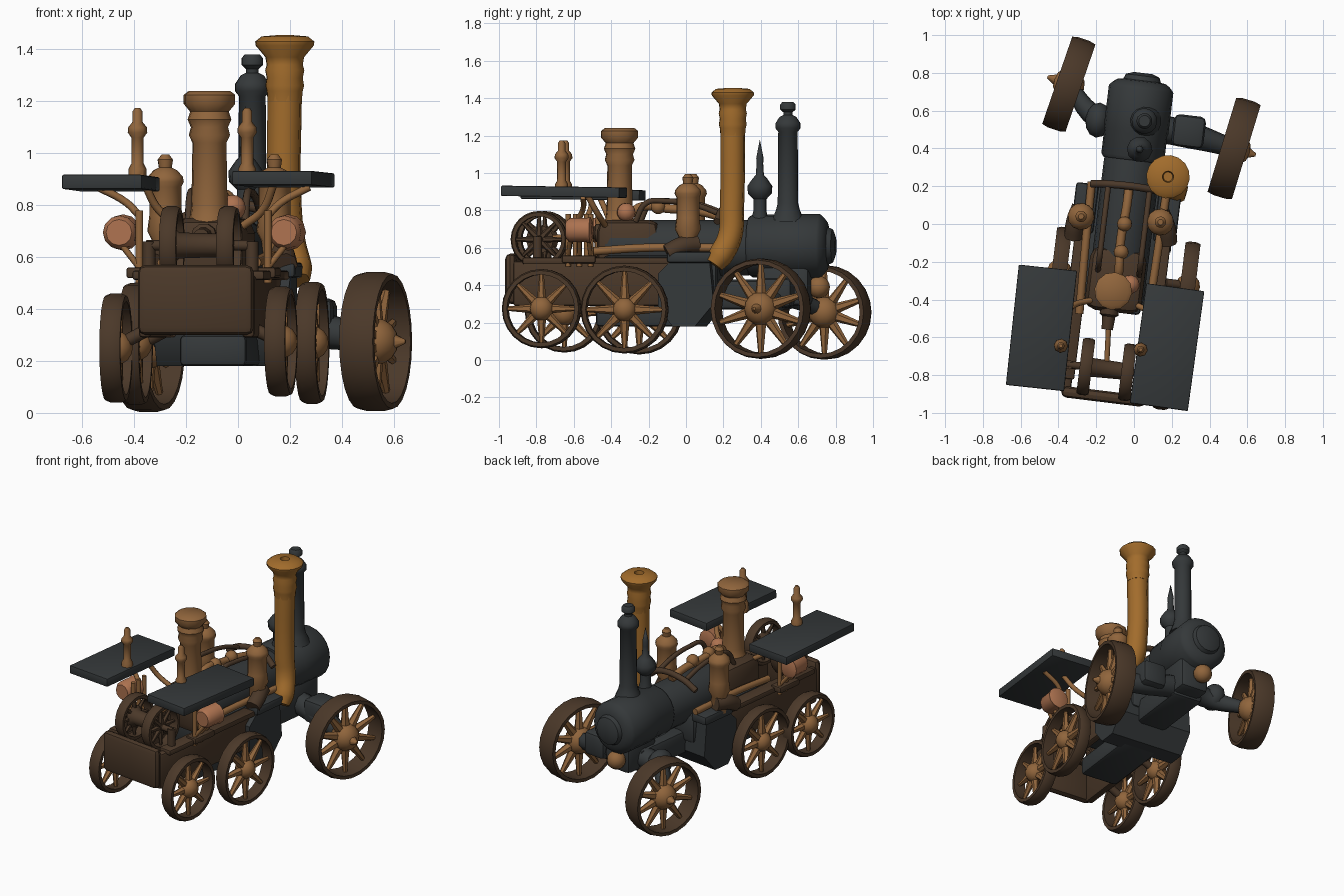
import bpy, bmesh, math
from mathutils import Matrix, Vector

if "Cube" in bpy.data.objects:
    bpy.data.objects.remove(bpy.data.objects["Cube"])

YAW = -math.radians(7)   # whole engine is turned slightly
def R(a, ax): return Matrix.Rotation(a, 4, ax)
def T(p): return Matrix.Translation(Vector(p))
def L(u, v, z):          # engine frame -> world
    p = R(YAW, 'Z') @ Vector((u, v, z))
    return (p.x - 0.05, p.y, p.z)

def material(name, c):
    m = bpy.data.materials.new(name)
    m.diffuse_color = (*c, 1)
    m.use_nodes = True
    m.node_tree.nodes["Principled BSDF"].inputs["Base Color"].default_value = m.diffuse_color
    return m
DARK = material("dark_iron", (0.035, 0.04, 0.042))
BROWN = material("brown_iron", (0.07, 0.04, 0.022))
RUST = material("rusty_brass", (0.28, 0.13, 0.045))
ORANGE = material("orange_pipe", (0.36, 0.15, 0.025))
COPPER = material("copper", (0.42, 0.17, 0.08))

def finish(name, bm, mat, world=None):
    bmesh.ops.recalc_face_normals(bm, faces=bm.faces)
    me = bpy.data.meshes.new(name)
    bm.to_mesh(me)
    bm.free()
    ob = bpy.data.objects.new(name, me)
    bpy.context.collection.objects.link(ob)
    me.materials.append(mat)
    if world: ob.matrix_world = world
    return ob

def spin(bm, prof, n, closed=False):
    rings = []
    for r, z in prof:
        if r < 1e-4:
            rings.append([bm.verts.new((0, 0, z))])
        else:
            rings.append([bm.verts.new((r * math.cos(2 * math.pi * i / n), r * math.sin(2 * math.pi * i / n), z)) for i in range(n)])
    pairs = list(zip(rings, rings[1:])) + ([(rings[-1], rings[0])] if closed else [])
    for a, b in pairs:
        for i in range(n):
            j = (i + 1) % n
            f = [a[i % len(a)], a[j % len(a)], b[j % len(b)], b[i % len(b)]]
            f = list(dict.fromkeys(f))
            if len(f) > 2: bm.faces.new(f)

def lathe(name, prof, loc, mat, n=14, rot=None):
    bm = bmesh.new()
    prof = [(0, prof[0][1])] + prof + [(0, prof[-1][1])] if prof[-1][0] > 0 else [(0, prof[0][1])] + prof
    spin(bm, prof, n)
    return finish(name, bm, mat, T(loc) @ R(YAW, 'Z') @ (rot or Matrix()))

def box(name, size, loc, mat, bev=0.01, yaw=YAW, rot=None):
    bm = bmesh.new()
    bmesh.ops.create_cube(bm, size=1, matrix=Matrix.Diagonal((*size, 1)))
    if bev: bmesh.ops.bevel(bm, geom=bm.edges[:], offset=bev, segments=2, affect='EDGES', profile=0.5)
    return finish(name, bm, mat, T(loc) @ R(yaw, 'Z') @ (rot or Matrix()))

def ball(name, r, loc, mat, scale=(1, 1, 1)):
    bm = bmesh.new()
    bmesh.ops.create_uvsphere(bm, u_segments=12, v_segments=8, radius=r, matrix=Matrix.Diagonal((*scale, 1)))
    return finish(name, bm, mat, T(loc) @ R(YAW, 'Z'))

def tube(name, pts, r, mat, radii=None, smooth=True):
    cu = bpy.data.curves.new(name, 'CURVE')
    cu.dimensions, cu.bevel_depth, cu.bevel_resolution, cu.use_fill_caps = '3D', r, 2, True
    sp = cu.splines.new('BEZIER' if smooth else 'POLY')
    ps = sp.bezier_points if smooth else sp.points
    ps.add(len(pts) - 1)
    cu.resolution_u = 5
    for i, (p, q) in enumerate(zip(ps, pts)):
        p.co = q if smooth else (*q, 1)
        if smooth: p.handle_left_type = p.handle_right_type = 'AUTO'
        if radii: p.radius = radii[i]
    ob = bpy.data.objects.new(name, cu)
    bpy.context.collection.objects.link(ob)
    cu.materials.append(mat)

def wheel(name, loc, r, w, yaw, side, spokes, hub, t=0.03, tip=0.12):
    base = T(loc) @ R(yaw, 'Z')
    bm = bmesh.new()
    spin(bm, [(r - 0.008, -w/2), (r, -w/4), (r, w/4), (r - 0.008, w/2), (r - t, w/2), (r - t, -w/2)], 24, True)
    finish(name + "_rim", bm, BROWN, base @ R(math.pi/2, 'Y'))
    bm = bmesh.new()
    for i in range(spokes):
        d = r - t/2
        bmesh.ops.create_cone(bm, cap_ends=True, segments=6, radius1=r * 0.14, radius2=r * 0.05, depth=d,
                              matrix=R(2 * math.pi * i / spokes, 'X') @ T((0, 0, d/2)))
    bmesh.ops.create_uvsphere(bm, u_segments=12, v_segments=8, radius=hub)
    bmesh.ops.create_cone(bm, segments=10, cap_ends=True, radius1=hub * 0.75, radius2=0.008, depth=tip,
                          matrix=R(side * math.pi/2, 'Y') @ T((0, 0, tip/2)))
    finish(name + "_spokes", bm, RUST if hub > 0.03 else BROWN, base)

# Steered front wheels and rear wheels
wheel("front_wheel_right", (0.53, 0.40, 0.275), 0.268, 0.135, -math.radians(17), 1, 10, 0.09)
wheel("front_wheel_left", (-0.345, 0.74, 0.255), 0.252, 0.13, -math.radians(19), -1, 10, 0.085)
wheel("rear_wheel_right_a", (0.165, -0.772, 0.275), 0.212, 0.08, YAW, 1, 8, 0.065, tip=0.05)
wheel("rear_wheel_right_b", (0.285, -0.328, 0.27), 0.235, 0.08, YAW, 1, 8, 0.065, tip=0.05)
wheel("rear_wheel_left_a", (-0.47, -0.65, 0.25), 0.21, 0.08, YAW, -1, 8, 0.065, tip=0.05)
wheel("rear_wheel_left_b", (-0.395, -0.25, 0.265), 0.235, 0.08, YAW, -1, 8, 0.065, tip=0.05)
for x, y in ((0.165, -0.772), (0.285, -0.328)):
    tube("axle_stub_right", [(x, y, 0.275), (x - 0.12, y + 0.015, 0.33)], 0.025, BROWN, smooth=False)
for x, y in ((-0.47, -0.65), (-0.395, -0.25)):
    tube("axle_stub_left", [(x, y, 0.255), (x + 0.14, y - 0.015, 0.33)], 0.025, BROWN, smooth=False)

# Front axle and steering blocks
tube("front_axle", [(-0.345, 0.74, 0.26), (-0.19, 0.56, 0.34), (0.05, 0.52, 0.36), (0.3, 0.47, 0.32), (0.53, 0.40, 0.28)],
     0.06, DARK, [0.6, 1.0, 1.3, 1.2, 0.8])
box("axle_block_right", (0.17, 0.17, 0.16), (0.29, 0.49, 0.36), DARK, 0.03)
ball("axle_joint_left", 0.085, (-0.19, 0.55, 0.37), DARK, (0.8, 1.1, 1))
box("front_saddle", (0.2, 0.26, 0.22), (0.04, 0.54, 0.4), DARK, 0.03)
box("chassis_spine", (0.22, 0.55, 0.16), (0.0, 0.3, 0.35), DARK, 0.03)
ball("front_coupling_ball", 0.06, (0.03, 0.71, 0.39), RUST)

# Boiler, smokebox and firebox
ALONG = R(-math.pi/2, 'X')
lathe("smokebox", [(0.155, 0), (0.168, 0.02), (0.168, 0.15), (0.172, 0.16), (0.172, 0.38), (0.16, 0.395), (0.15, 0.405),
                   (0.13, 0.42), (0.1, 0.425), (0.09, 0.45), (0.05, 0.465)], L(0, 0.34, 0.61), DARK, 20, ALONG)
lathe("boiler", [(0.14, 0), (0.15, 0.03), (0.15, 0.75), (0.14, 0.8)], L(0, -0.42, 0.6), DARK, 18, ALONG)
box("boiler_back", (0.3, 0.34, 0.28), L(-0.01, -0.3, 0.61), BROWN, 0.06)
box("boiler_cradle", (0.36, 0.62, 0.2), L(0, -0.12, 0.46), DARK, 0.03)
bm = bmesh.new()
prof = [(-0.12, 0.46), (-0.06, 0.52), (0.16, 0.52), (0.18, 0.3), (0.08, 0.18), (-0.04, 0.18), (-0.12, 0.28)]
f = bm.faces.new([bm.verts.new((-0.26, y, z)) for y, z in prof])
ext = bmesh.ops.extrude_face_region(bm, geom=[f])
bmesh.ops.translate(bm, vec=(0.52, 0, 0), verts=[g for g in ext["geom"] if isinstance(g, bmesh.types.BMVert)])
finish("ash_box", bm, DARK, T(L(0, 0, 0)) @ R(YAW, 'Z'))

# Open rear frame with its end box
box("rear_end_box", (0.45, 0.06, 0.27), L(0, -0.92, 0.435), BROWN, 0.03)
for s, n in ((1, "right"), (-1, "left")):
    box("side_frame_" + n, (0.05, 0.85, 0.24), L(s * 0.2, -0.48, 0.41), BROWN, 0.015)
    box("side_ledge_" + n, (0.09, 0.8, 0.035), L(s * 0.21, -0.45, 0.53), BROWN, 0.008)
    box("mid_ledge_" + n, (0.12, 0.26, 0.06), L(s * 0.22, 0.06, 0.55), DARK, 0.015)
box("under_tray", (0.26, 0.5, 0.12), L(0.01, -0.22, 0.24), DARK, 0.02)

# Twin flywheels and drum
for x, y, n, s in ((-0.255, -0.755, "left", -1), (-0.035, -0.785, "right", 1)):
    wheel("flywheel_" + n, (x, y, 0.645), 0.152, 0.065, YAW, s, 8, 0.028, 0.028, 0.04)
lathe("flywheel_drum", [(0.075, 0), (0.05, 0.03), (0.045, 0.19), (0.075, 0.22)], (-0.255, -0.755, 0.645), BROWN, 12, R(math.pi/2, 'Y'))
tube("flywheel_shaft", [L(-0.21, -0.775, 0.645), L(0.21, -0.775, 0.645)], 0.02, BROWN, smooth=False)
for s in (-1, 1):
    tube("shaft_post", [L(s * 0.2, -0.775, 0.5), L(s * 0.2, -0.775, 0.66)], 0.025, BROWN, smooth=False)
tube("piston_rod", [(-0.13, -0.43, 0.68), (-0.135, -0.55, 0.67), (-0.145, -0.75, 0.65)], 0.014, RUST)
lathe("piston_gland", [(0.05, 0), (0.05, 0.06), (0.035, 0.07), (0.03, 0.14)], (-0.125, -0.42, 0.68), BROWN, 10, R(math.pi/2, 'X'))

# Chimneys
lathe("front_chimney", [(0.09, 0.74), (0.065, 0.80), (0.055, 0.84), (0.052, 1.22), (0.068, 1.24), (0.068, 1.265), (0.058, 1.28),
                        (0.045, 1.30), (0.025, 1.31), (0.025, 1.325), (0.042, 1.34), (0.042, 1.365), (0.03, 1.38)], (0.055, 0.545, 0), DARK)
lathe("spike_finial", [(0.05, 0.74), (0.035, 0.80), (0.035, 0.86), (0.065, 0.89), (0.068, 0.93), (0.04, 0.97), (0.022, 0.99),
                       (0.018, 1.05), (0.02, 1.08), (0, 1.18)], (0.03, 0.395, 0), DARK, 10)
tube("tall_chimney_pipe", [(0.225, 0.15, 0.51), (0.22, 0.185, 0.56), (0.195, 0.235, 0.66), (0.18, 0.245, 0.8), (0.18, 0.25, 1.25)],
     0.07, ORANGE, [0.75, 0.95, 0.95, 0.95, 0.97])
lathe("tall_chimney_top", [(0.066, 1.2), (0.07, 1.24), (0.075, 1.26), (0.07, 1.29), (0.076, 1.32), (0.07, 1.34), (0.075, 1.37), (0.113, 1.415),
                           (0.115, 1.43), (0.09, 1.45), (0.03, 1.455), (0.025, 1.4)], (0.18, 0.25, 0), ORANGE, 16)
lathe("rear_chimney", [(0.1, 0.7), (0.075, 0.76), (0.07, 0.8), (0.066, 1.04), (0.08, 1.07), (0.072, 1.1), (0.085, 1.13), (0.075, 1.16),
                       (0.1, 1.19), (0.1, 1.225), (0.08, 1.24)], (-0.11, -0.355, 0), RUST, 12)

# Side steam vessels
for x, y, n in ((0.14, 0.01, "right"), (-0.28, 0.04, "left")):
    lathe("steam_vessel_" + n, [(0.05, 0.55), (0.05, 0.66), (0.07, 0.7), (0.062, 0.76), (0.062, 0.87), (0.072, 0.89), (0.068, 0.91), (0.045, 0.935),
                                (0.025, 0.945), (0.03, 0.975), (0.015, 0.995)], (x, y, 0), RUST, 12)
    s = 1 if n == "right" else -1
    tube("vessel_elbow_" + n, [(x, y + 0.05, 0.62), (x + s * 0.03, y - 0.03, 0.61), (x + s * 0.04, y - 0.11, 0.57)], 0.05, BROWN)
    tube("side_pipe_" + n, [L(s * 0.18, -0.5, 0.58), L(s * 0.19, -0.2, 0.6), L(s * 0.2, 0.2, 0.6)], 0.022, RUST)

# Pipework on the boiler top
tube("top_pipe", [L(0, -0.3, 0.78), L(0, -0.24, 0.82), L(-0.01, -0.1, 0.81), L(0.0, 0.1, 0.79), L(0, 0.2, 0.76)], 0.024, RUST)
for s in (-1, 1):
    tube("rail", [L(s * 0.11, -0.26, 0.74), L(s * 0.11, -0.2, 0.84), L(s * 0.11, -0.1, 0.85), L(s * 0.11, 0.06, 0.83), L(s * 0.11, 0.2, 0.78)], 0.015, BROWN)
tube("cross_rail", [L(-0.2, 0.19, 0.74), L(-0.1, 0.2, 0.79), L(0.1, 0.2, 0.79), L(0.18, 0.19, 0.74)], 0.02, BROWN)
ball("valve_ball", 0.05, (-0.02, -0.32, 0.79), COPPER)
for v in (-0.15, 0.0): ball("top_valve", 0.04, L(0, v, 0.82), RUST)

# Canopy plates with posts, lamps and brackets
for s, n, c, post, lamp in ((1, "right", (0.175, -0.652, 0.9), (0.035, -0.665), (0.185, -0.57)),
                            (-1, "left", (-0.49, -0.55, 0.885), (-0.387, -0.645), (-0.45, -0.53))):
    box("canopy_" + n, (0.31, 0.64, 0.055), c, DARK, 0.006, YAW - s * 0.015, R(-0.015, 'X'))
    lathe("canopy_post_" + n, [(0.035, 0.88), (0.035, 0.94), (0.024, 0.96), (0.024, 1.06), (0.038, 1.08), (0.036, 1.1), (0.02, 1.12),
                               (0.02, 1.16), (0.01, 1.175)], (*post, 0), RUST, 8)
    lathe("lamp_" + n, [(0.045, -0.07), (0.07, -0.06), (0.065, -0.04), (0.065, 0.05), (0.05, 0.07)], (*lamp, 0.695), COPPER, 12, R(math.pi/2, 'X'))
    inner = lamp[0] - s * 0.07
    for dy in (-0.06, 0, 0.06):
        tube("lamp_leg", [(inner, lamp[1] + dy, 0.5), (inner, lamp[1] + dy, 0.78)], 0.015, RUST, smooth=False)
        tube("lamp_stay", [(inner, lamp[1] + dy, 0.56), (lamp[0], lamp[1] + dy * 0.8, 0.65)], 0.012, RUST, smooth=False)
    box("lamp_foot", (0.08, 0.18, 0.04), (inner, lamp[1], 0.54), BROWN, 0.008)
    tube("canopy_bracket", [(inner, lamp[1], 0.76), (inner + s * 0.05, lamp[1] + 0.02, 0.81), (inner + s * 0.16, lamp[1] + 0.02, 0.87)], 0.015, RUST)
    tube("canopy_stay", [L(s * 0.12, -0.42, 0.72), L(s * 0.2, -0.45, 0.78), L(s * 0.25, -0.5, 0.88)], 0.016, RUST)

# Smooth faces, crisp edges
for ob in bpy.context.collection.objects:
    ob.select_set(ob.type == 'MESH')
    if ob.type == 'MESH': bpy.context.view_layer.objects.active = ob
bpy.ops.object.shade_smooth_by_angle(angle=math.radians(40))
